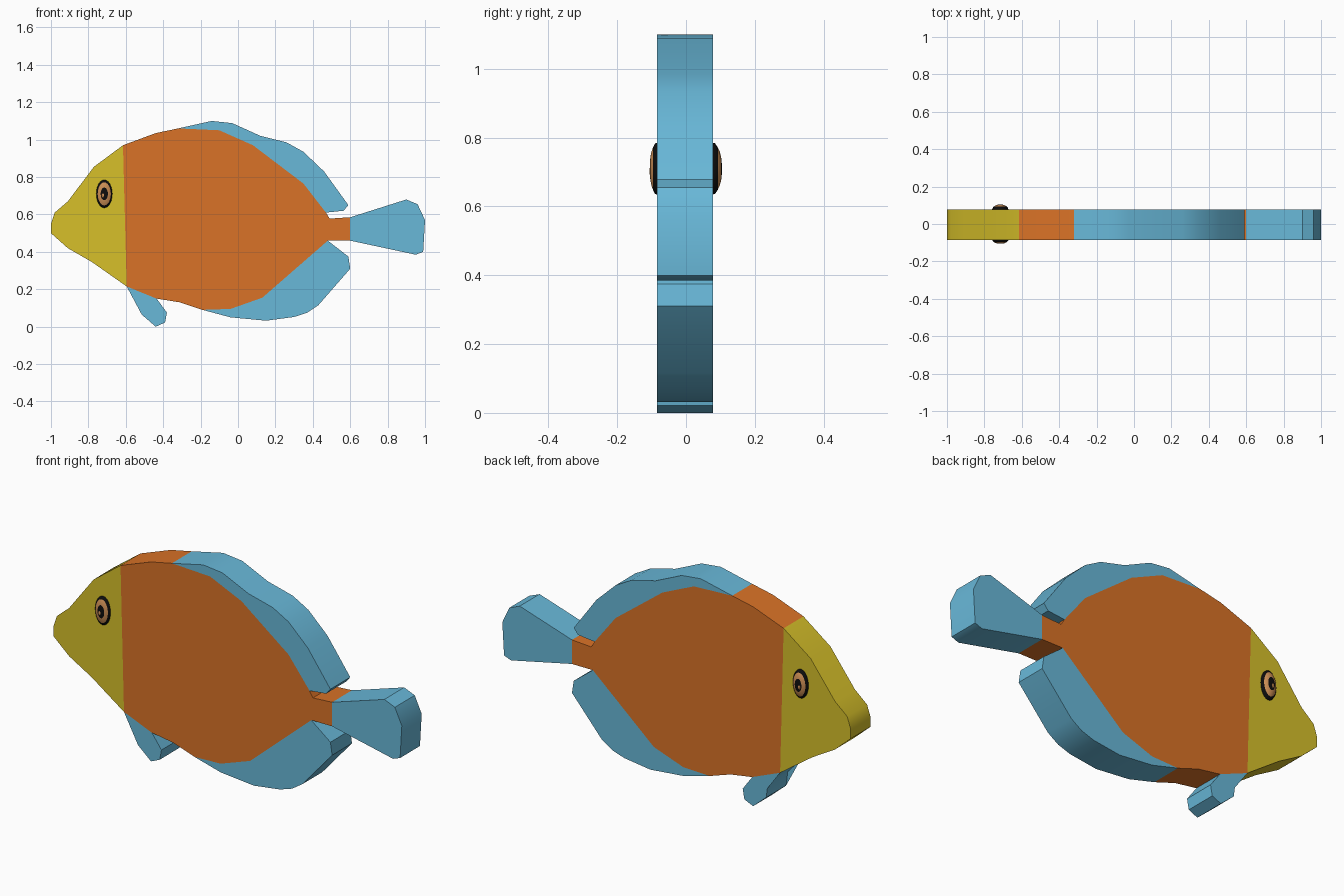
import bpy, bmesh, math
from collections import Counter

if "Cube" in bpy.data.objects:
    bpy.data.objects.remove(bpy.data.objects["Cube"])

FRONT, BACK = -0.085, 0.078


def material(name, rgb):
    m = bpy.data.materials.new(name)
    m.diffuse_color = (*rgb, 1)
    m.use_nodes = True
    m.node_tree.nodes["Principled BSDF"].inputs["Base Color"].default_value = m.diffuse_color
    return m


BLUE = material("blue", (0.14, 0.48, 0.69))
ORANGE = material("orange", (0.70, 0.17, 0.02))
YELLOW = material("yellow", (0.68, 0.53, 0.023))
TAN = material("tan", (0.60, 0.27, 0.09))
BLACK = material("black", (0.004, 0.004, 0.004))


def finish(bm, name, mats, angle):
    me = bpy.data.meshes.new(name)
    bm.to_mesh(me)
    bm.free()
    for m in mats:
        me.materials.append(m)
    ob = bpy.data.objects.new(name, me)
    bpy.context.collection.objects.link(ob)
    bpy.ops.object.select_all(action='DESELECT')
    ob.select_set(True)
    bpy.context.view_layer.objects.active = ob
    bpy.ops.object.shade_smooth_by_angle(angle=math.radians(angle))
    return ob


# Seams shared by neighbouring parts
neck = [(-.595, .215), (-.615, .97)]
back_seam = [(-.32, 1.06), (-.10, 1.05), (.08, .97), (.35, .765), (.47, .61)]
tail_seam = [(.60, .585), (.60, .46)]
belly_seam = [(.48, .46), (.13, .155), (-.04, .095), (-.19, .09)]
pelvic_seam = [(-.435, .15), (-.595, .215)]

# Side profiles (x, z)
parts = {
    "head": (YELLOW, neck + [(-.77, .855), (-.91, .67), (-.98, .61), (-1, .55),
                             (-1, .50), (-.91, .42), (-.78, .345)]),
    "body": (ORANGE, neck + [(-.44, 1.035)] + back_seam + [(.49, .578)] + tail_seam
             + belly_seam + [(-.31, .13)] + pelvic_seam[:1]),
    "dorsal_fin": (BLUE, back_seam + [(.565, .62), (.59, .65), (.46, .83), (.35, .935),
                                      (.26, .985), (.12, 1.02), (-.03, 1.088), (-.14, 1.10)]),
    "anal_fin": (BLUE, belly_seam + [(-.04, .05), (.15, .032), (.30, .052), (.37, .075),
                                     (.43, .115), (.60, .31), (.59, .375)]),
    "tail_fin": (BLUE, tail_seam + [(.95, .385), (.99, .40), (1, .57), (.96, .655),
                                    (.90, .68)]),
    "pelvic_fin": (BLUE, pelvic_seam + [(-.525, .14), (-.515, .065), (-.44, 0),
                                        (-.39, .022), (-.38, .075)]),
}


def pairs(pts):
    return list(zip(pts, pts[1:] + pts[:1]))


uses = Counter(frozenset(e) for _, pts in parts.values() for e in pairs(pts))

# Flat slab parts, with rim walls only on the outer outline
for name, (mat, pts) in parts.items():
    if sum(a[0] * b[1] - b[0] * a[1] for a, b in pairs(pts)) < 0:
        pts = pts[::-1]
    bm = bmesh.new()
    f = {p: bm.verts.new((p[0], FRONT, p[1])) for p in pts}
    k = {p: bm.verts.new((p[0], BACK, p[1])) for p in pts}
    caps = [bm.faces.new([f[p] for p in pts]), bm.faces.new([k[p] for p in pts[::-1]])]
    for a, b in pairs(pts):
        if uses[frozenset((a, b))] == 1:
            bm.faces.new((f[b], f[a], k[a], k[b]))
    bmesh.ops.triangulate(bm, faces=caps)
    finish(bm, name, [mat], 40)


# Domed oval eyes: black rim, tan iris, black pupil
def dome(name, cx, cz, rx, rz, y0, y1, rings, mats):
    n = 24
    bm = bmesh.new()
    loops = []
    for r, d, _ in rings:
        loops.append([bm.verts.new((cx + rx * r * math.cos(i * math.tau / n),
                                    y0 + (y1 - y0) * d,
                                    cz + rz * r * math.sin(i * math.tau / n)))
                      for i in range(n)])
    flip = y1 > y0

    def face(vs, mi):
        bm.faces.new(vs[::-1] if flip else vs).material_index = mi

    for o, q, ring in zip(loops, loops[1:], rings):
        for i in range(n):
            j = (i + 1) % n
            face([o[i], o[j], q[j], q[i]], ring[2])
    face(loops[-1], rings[-1][2])
    finish(bm, name, mats, 50)


EYE = [(1, 0, 0), (.98, .25, 0), (.82, .55, 1), (.65, .78, 1), (.45, .93, 0), (.2, 1, 0)]
for side, y0, y1 in (("front", FRONT, -.105), ("back", BACK, .104)):
    dome(side + "_eye", -.715, .71, .043, .075, y0, y1, EYE, [BLACK, TAN])
    dome(side + "_eye_glint", -.722, .702, .008, .012, y1 * .98, y1 * 1.004,
         [(1, 0, 0), (.8, 1, 0)], [TAN])
